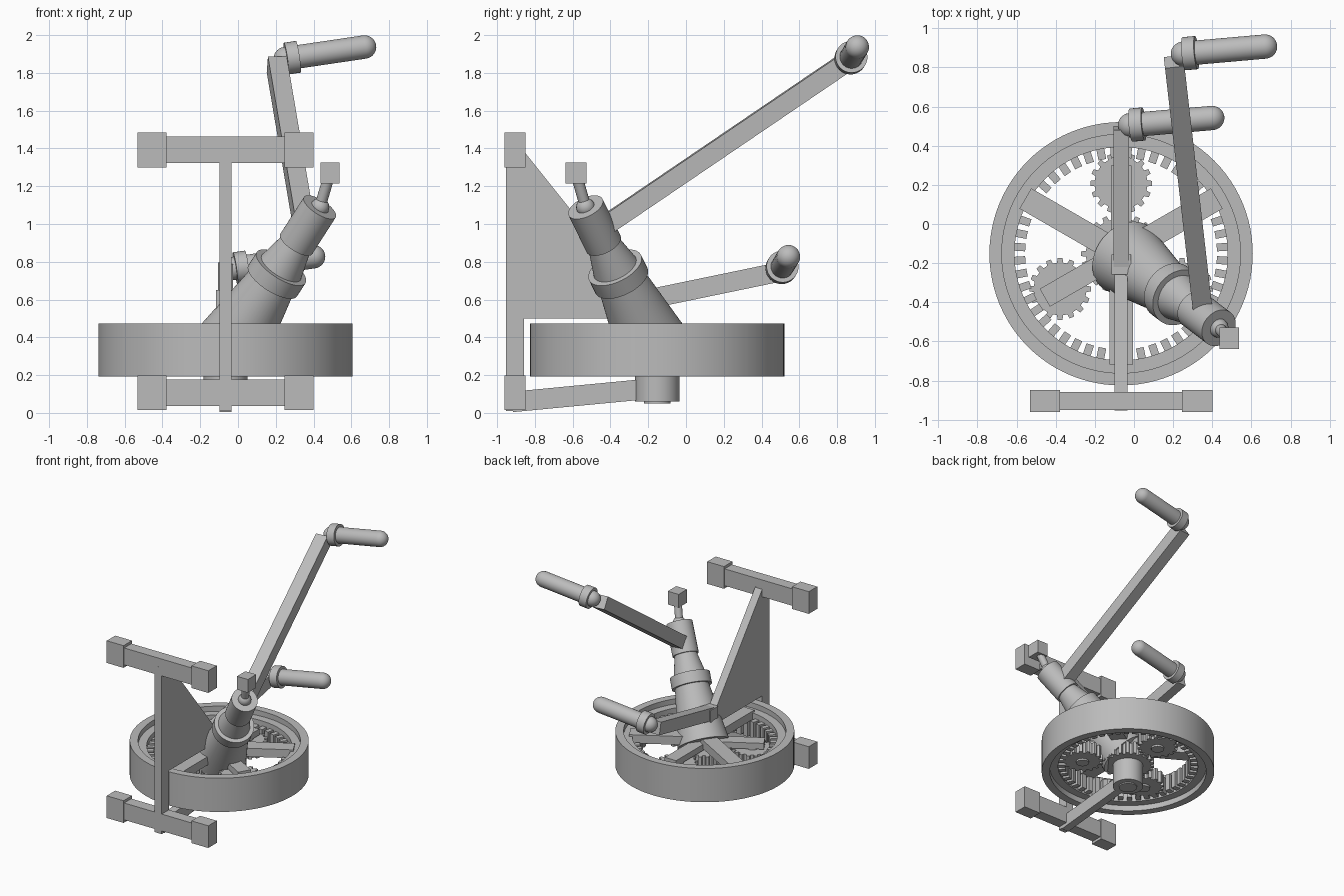
import bpy, bmesh
from math import pi, cos, sin, radians
from mathutils import Vector, Matrix

cube = bpy.data.objects.get("Cube")
if cube:
    bpy.data.objects.remove(cube, do_unlink=True)

grey = bpy.data.materials.new("plain_grey")
grey.use_nodes = True
grey.diffuse_color = (0.5, 0.5, 0.5, 1)
grey.node_tree.nodes["Principled BSDF"].inputs["Base Color"].default_value = (0.5, 0.5, 0.5, 1)

UP = Vector((0, 0, 1))
CX, CY = -0.066, -0.152          # wheel axis


def finish(name, bm, smooth=False):
    bmesh.ops.recalc_face_normals(bm, faces=bm.faces)
    mesh = bpy.data.meshes.new(name)
    bm.to_mesh(mesh)
    bm.free()
    mesh.materials.append(grey)
    obj = bpy.data.objects.new(name, mesh)
    bpy.context.collection.objects.link(obj)
    if smooth:
        bpy.ops.object.select_all(action='DESELECT')
        obj.select_set(True)
        bpy.context.view_layer.objects.active = obj
        bpy.ops.object.shade_smooth_by_angle(angle=radians(35))
    return obj


def box(name, center, size):
    bm = bmesh.new()
    bmesh.ops.create_cube(bm, size=1, matrix=Matrix.Translation(center) @ Matrix.Diagonal((*size, 1)))
    return finish(name, bm)


def bar(name, a, b, width, height):
    """Straight beam from a to b; width is its horizontal thickness."""
    a, b = Vector(a), Vector(b)
    d = (b - a).normalized()
    side = d.cross(UP).normalized()
    rot = Matrix((side, d, side.cross(d))).transposed().to_4x4()
    size = Matrix.Diagonal((width, (b - a).length, height, 1))
    bm = bmesh.new()
    bmesh.ops.create_cube(bm, size=1, matrix=Matrix.Translation((a + b) / 2) @ rot @ size)
    return finish(name, bm)


def lathe(name, profile, origin=(CX, CY, 0), axis=UP, steps=48):
    """Turn (radius, height) points around an axis."""
    bm = bmesh.new()
    verts = [bm.verts.new((r, 0, h)) for r, h in profile]
    edges = [bm.edges.new(p) for p in zip(verts, verts[1:])]
    bmesh.ops.spin(bm, geom=verts + edges, cent=(0, 0, 0), axis=UP, angle=2 * pi, steps=steps)
    bmesh.ops.remove_doubles(bm, verts=bm.verts, dist=0.0001)
    rot = Vector(axis).to_track_quat('Z', 'Y').to_matrix().to_4x4()
    bm.transform(Matrix.Translation(origin) @ rot)
    return finish(name, bm, True)


def prism(name, points, depth):
    """Extrude a flat polygon along a vector."""
    bm = bmesh.new()
    face = bm.faces.new([bm.verts.new(p) for p in points])
    out = bmesh.ops.extrude_face_region(bm, geom=[face])["geom"]
    bmesh.ops.translate(bm, vec=depth, verts=[v for v in out if isinstance(v, bmesh.types.BMVert)])
    return finish(name, bm)


def gear(name, x, y, z, height, root, tip, teeth):
    pts = []
    for i in range(teeth):
        for f, r in ((-.3, root), (-.2, tip), (.2, tip), (.3, root)):
            a = 2 * pi * (i + f) / teeth
            pts.append((x + r * cos(a), y + r * sin(a), z))
    return prism(name, pts, (0, 0, height))


def polar(angle, r, z):
    a = radians(angle)
    return Vector((CX + r * cos(a), CY + r * sin(a), z))


# Flywheel rim with recessed inner ring
lathe("wheel_rim", [(.673, .193), (.673, .473), (.61, .473), (.61, .43), (.545, .43),
                    (.545, .24), (.61, .24), (.61, .193), (.673, .193)], steps=96)

# Inward teeth of the ring gear
bm = bmesh.new()
for i in range(48):
    a = 2 * pi * (i + .5) / 48
    spot = Matrix.Translation((CX, CY, .32)) @ Matrix.Rotation(a, 4, 'Z') @ Matrix.Translation((.52, 0, 0))
    bmesh.ops.create_cube(bm, size=1, matrix=spot @ Matrix.Diagonal((.06, .04, .14, 1)))
finish("ring_gear_teeth", bm)

# Wheel spokes, planet carrier arms and planet gears
for i in range(3):
    s, p = 30 + 120 * i, 90 + 120 * i
    bar(f"wheel_spoke_{i}", polar(s, .05, .41), polar(s, .565, .41), .12, .07)
    bar(f"carrier_arm_{i}", polar(p, .05, .385), polar(p, .45, .385), .105, .05)
    c = polar(p, .36, 0)
    gear(f"planet_gear_{i}", c.x, c.y, .25, .1, .135, .158, 16)
    lathe(f"planet_pin_{i}", [(0, .235), (.05, .235), (.05, .37), (0, .37)], c, steps=24)

# Sun gear and lower hub
gear("sun_gear", CX, CY, .25, .1, .18, .205, 22)
lathe("lower_hub", [(0, .05), (.07, .05), (.07, .06), (.117, .06), (.117, .26), (0, .26)])

# Tilted shaft housing, collar, head and end ball
base = Vector((CX, CY, .31))
d = Vector((.5, -.38, .78)).normalized()
lathe("shaft_housing", [(0, .05), (.198, .05), (.13, .5), (.153, .5), (.153, .59), (.122, .59),
                        (.086, .75), (.1, .75), (.1, 1.0), (0, 1.0)], base, d)
ball = [(.05 * sin(pi * k / 12), -.05 * cos(pi * k / 12)) for k in range(13)]
tip = base + d
lathe("shaft_end_ball", ball, tip, d, 24)

# Tip lever with its cube knob
knob = Vector((.487, -.583, 1.27))
rod = knob - tip
lathe("tip_lever", [(0, 0), (.03, 0), (.03, rod.length), (0, rod.length)], tip, rod, 20)
box("tip_knob", knob, (.1, .11, .11))


# Crank arms, each with a round-ended grip and collar
def crank(name, start, end, width, grip):
    bar(name + "_arm", start, end, width, .103)
    axis = Vector((.42, .037, .062))
    n, r = axis.length, .062
    arc = [(r * sin(pi * k / 16), -r * cos(pi * k / 16)) for k in range(9)]
    profile = arc + [(q, n - h) for q, h in reversed(arc)]
    lathe(name + "_grip", profile, grip, axis, 32)
    lathe(name + "_collar", [(.06, 0), (.085, 0), (.085, .065), (.06, .065)],
          Vector(grip) + axis.normalized() * .005, axis, 32)


crank("upper_crank", (.35, -.43, .99), (.205, .83, 1.845), .1, (.25, .87, 1.875))
crank("lower_crank", (CX, -.21, .6), (CX, .49, .745), .08, (-.02, .505, .765))
box("lower_crank_block", (CX, -.207, .6), (.1, .1, .1))

# Front frame: post, triangular web and lower strut
box("frame_post", (CX, -.905, .7), (.065, .095, 1.38))
prism("frame_web", [(CX - .0325, y, z) for y, z in ((-.87, .5), (-.15, .5), (-.87, 1.4))], (.065, 0, 0))
bar("lower_strut", (CX, -.92, .058), (CX, -.2, .127), .065, .108)

# Cross bars with square end blocks
for label, z in (("lower", .106), ("upper", 1.392)):
    box(label + "_cross_bar", (CX, -.905, z), (.75, .094, .14))
    for side, sx in (("left", 1), ("right", -1)):
        box(f"{label}_{side}_block", (CX + sx * .389, -.905, z), (.154, .111, .184))
